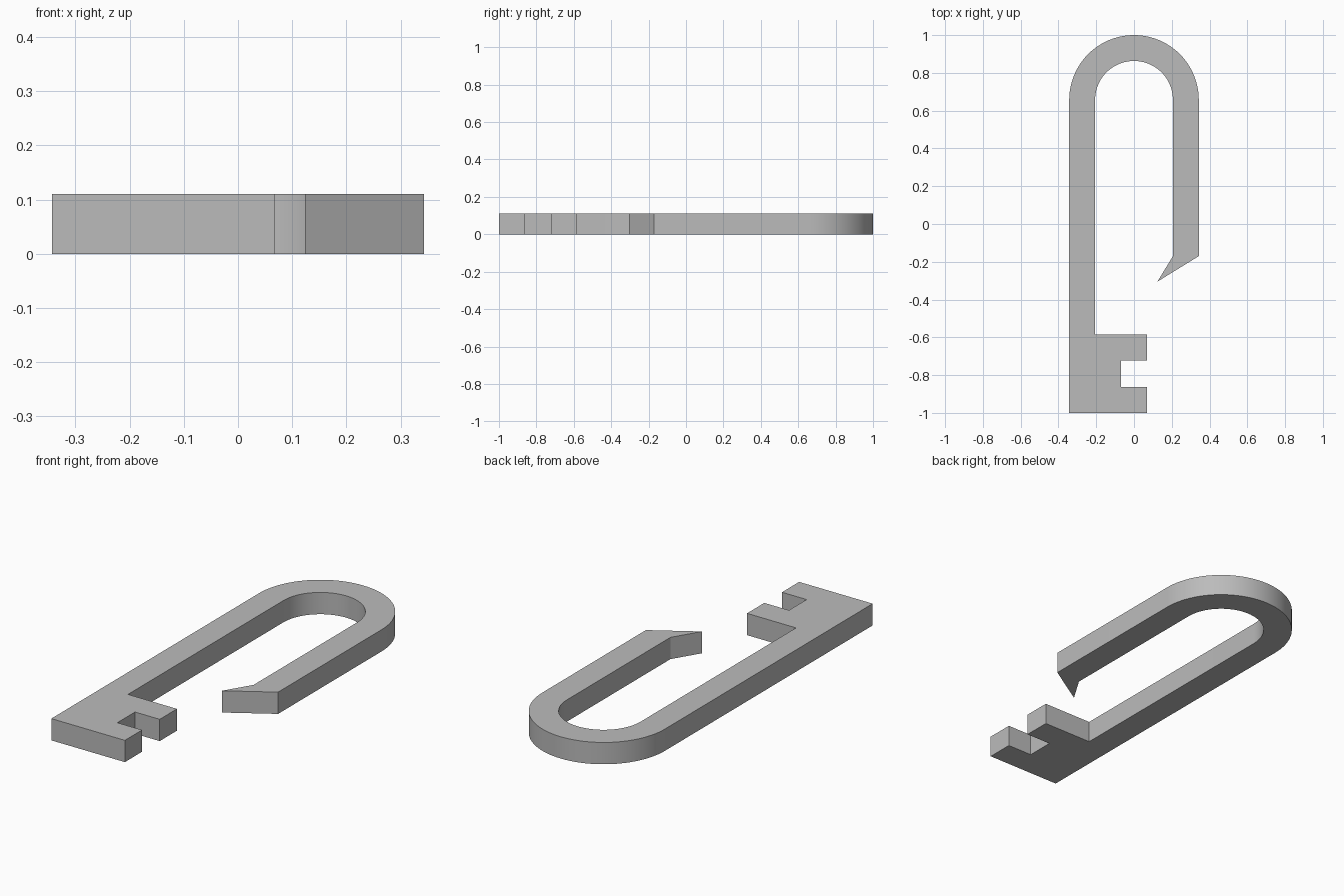
import bpy
import bmesh
from math import cos, sin, pi, radians

cube = bpy.data.objects.get("Cube")
if cube:
    bpy.data.objects.remove(cube, do_unlink=True)

OUTER, INNER = 0.343, 0.206   # bend radii
BEND_Y = 0.657                # centre of the bend
HEIGHT = 0.11
SEGMENTS = 48


def arc(radius, start, end):
    """Points of a bend, including both ends."""
    step = (end - start) / SEGMENTS
    return [(radius * cos(start + step * i), BEND_Y + radius * sin(start + step * i))
            for i in range(SEGMENTS + 1)]


# Notched foot at the end of the long arm
foot = [(-OUTER, -1), (0.068, -1), (0.068, -0.863), (-0.07, -0.863),
        (-0.07, -0.722), (0.068, -0.722), (0.068, -0.584), (-INNER, -0.584)]
# Slanted, pointed tip of the short arm
tip = [(INNER, -0.17), (0.124, -0.305), (OUTER, -0.17)]
outline = foot + arc(INNER, pi, 0) + tip + arc(OUTER, 0, pi)

# Extrude the outline into a flat hook
bm = bmesh.new()
base = bm.faces.new([bm.verts.new((x, y, 0)) for x, y in outline])
top = bmesh.ops.extrude_face_region(bm, geom=[base], use_keep_orig=True)
bmesh.ops.translate(bm, vec=(0, 0, HEIGHT),
                    verts=[v for v in top["geom"] if isinstance(v, bmesh.types.BMVert)])
bmesh.ops.recalc_face_normals(bm, faces=bm.faces[:])
mesh = bpy.data.meshes.new("hook_body")
bm.to_mesh(mesh)
bm.free()
hook = bpy.data.objects.new("hook_body", mesh)
bpy.context.collection.objects.link(hook)

# Plain grey material
grey = bpy.data.materials.new("plain grey")
grey.use_nodes = True
colour = (0.5, 0.5, 0.5, 1)
grey.diffuse_color = colour
grey.node_tree.nodes["Principled BSDF"].inputs["Base Color"].default_value = colour
mesh.materials.append(grey)

# Smooth bends, sharp corners
bpy.ops.object.select_all(action="DESELECT")
hook.select_set(True)
bpy.context.view_layer.objects.active = hook
bpy.ops.object.shade_smooth_by_angle(angle=radians(30))
